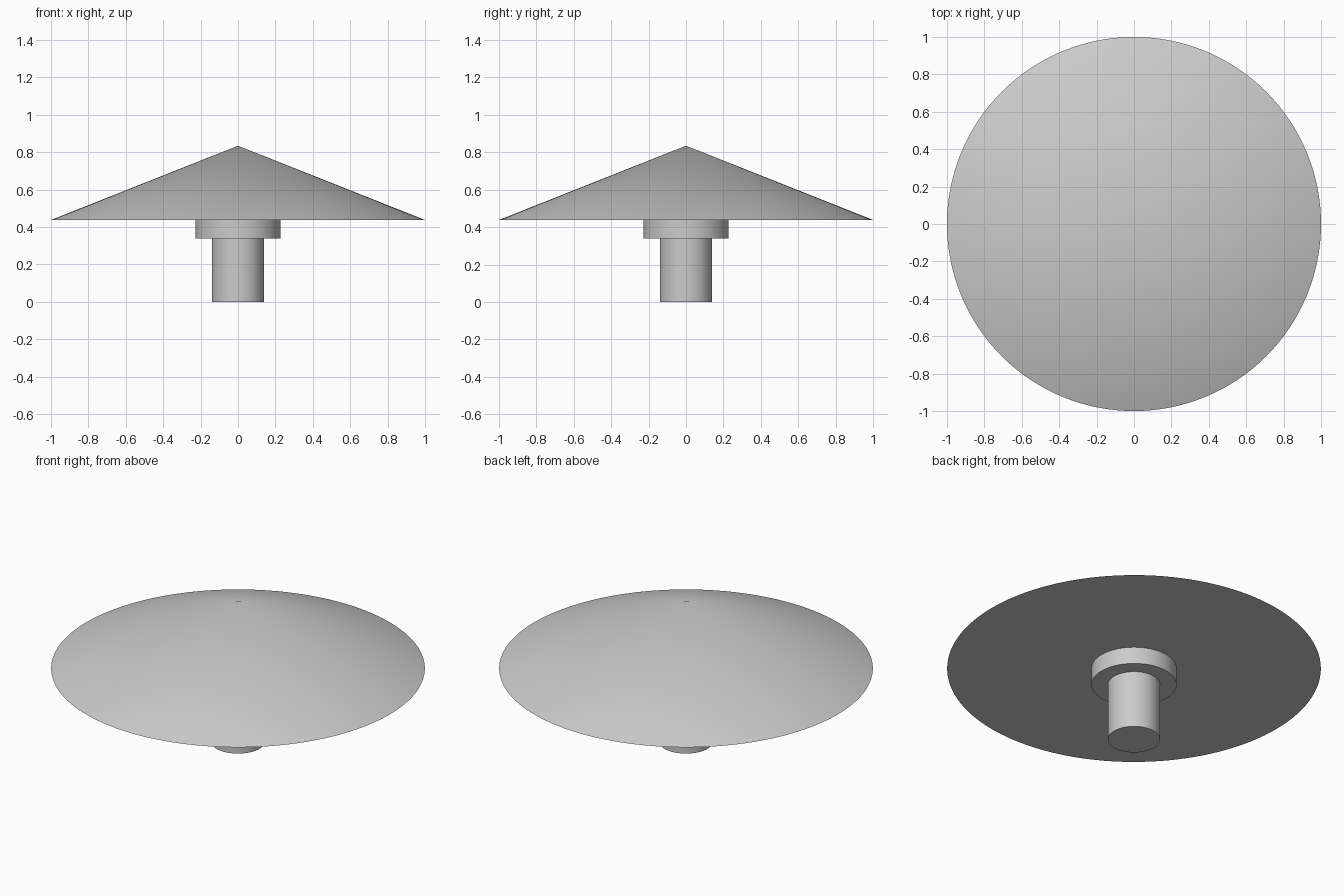
import bpy
import math

cube = bpy.data.objects.get("Cube")
if cube:
    bpy.data.objects.remove(cube, do_unlink=True)

SIDES = 128

grey = bpy.data.materials.new("plain_grey")
grey.use_nodes = True
colour = (0.6, 0.6, 0.6, 1)
grey.diffuse_color = colour
grey.node_tree.nodes["Principled BSDF"].inputs["Base Color"].default_value = colour


def round_part(name, bottom, top, radius, top_radius):
    """Add a closed round part between two heights."""
    bpy.ops.mesh.primitive_cone_add(
        vertices=SIDES, radius1=radius, radius2=top_radius,
        depth=top - bottom, location=(0, 0, (bottom + top) / 2))
    part = bpy.context.object
    part.name = name
    part.data.materials.append(grey)
    bpy.ops.object.shade_smooth_by_angle(angle=math.radians(20))
    return part


# Straight stem, wider collar and shallow conical cap
round_part("stem", 0, 0.34, 0.14, 0.14)
round_part("collar", 0.338, 0.438, 0.228, 0.228)
round_part("conical_cap", 0.438, 0.835, 1.0, 0)
